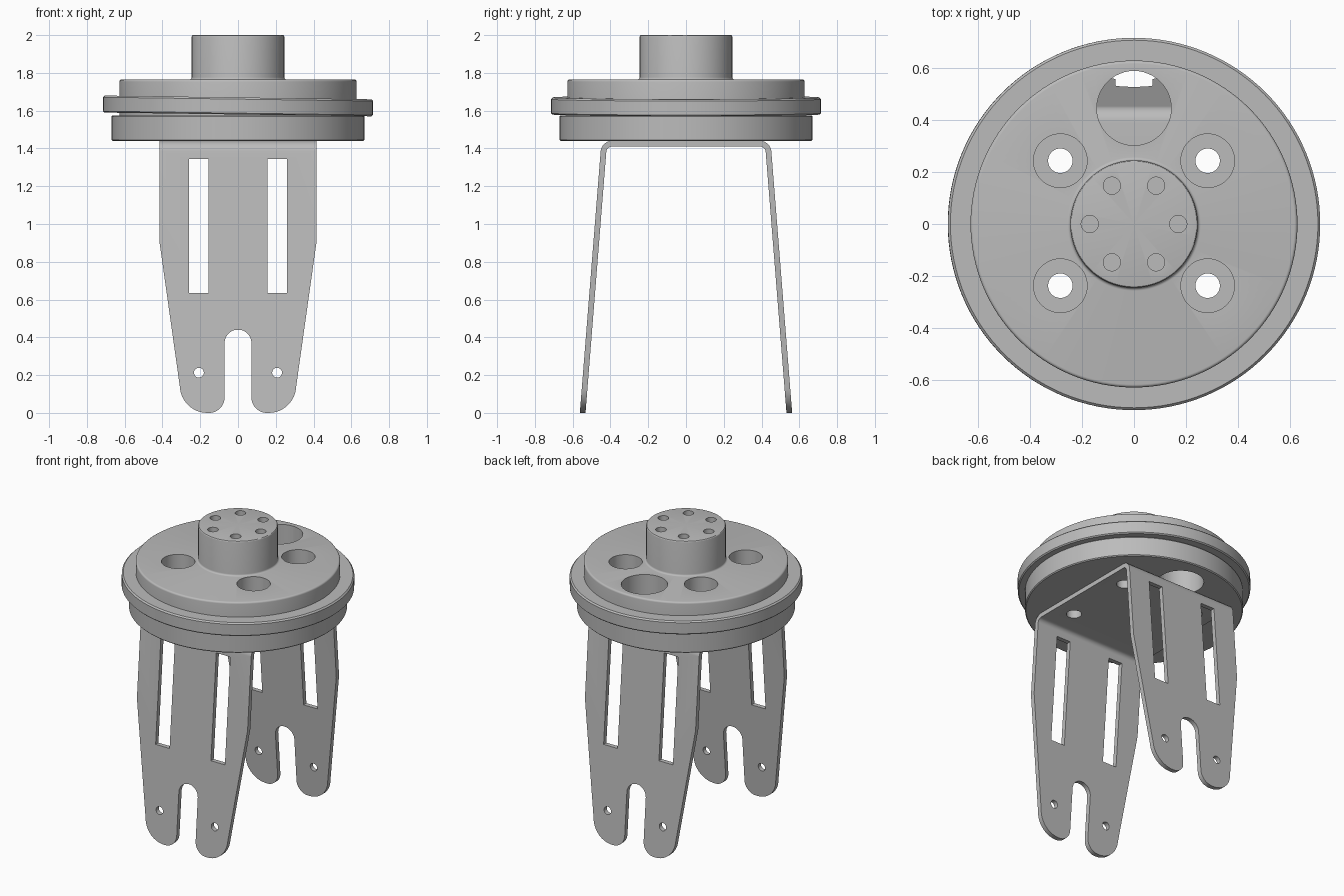
import bpy, bmesh, math
from mathutils import Matrix

cube = bpy.data.objects.get("Cube")
if cube:
    bpy.data.objects.remove(cube)

GREY = (0.5, 0.5, 0.5, 1)
mat = bpy.data.materials.new("plain grey metal")
mat.use_nodes = True
mat.diffuse_color = GREY
mat.node_tree.nodes["Principled BSDF"].inputs["Base Color"].default_value = GREY


def make(name, bm):
    bmesh.ops.recalc_face_normals(bm, faces=bm.faces)
    me = bpy.data.meshes.new(name)
    bm.to_mesh(me)
    bm.free()
    me.materials.append(mat)
    ob = bpy.data.objects.new(name, me)
    bpy.context.collection.objects.link(ob)
    return ob


def prism(name, pts, axis, half):
    """Extrude a 2D outline along y (points are x, z) or x (points are y, z)."""
    put = (lambda a, b, d: (a, d, b)) if axis == "y" else (lambda a, b, d: (d, a, b))
    bm = bmesh.new()
    face = bm.faces.new([bm.verts.new(put(a, b, -half)) for a, b in pts])
    new = bmesh.ops.extrude_face_region(bm, geom=[face])["geom"]
    verts = [g for g in new if isinstance(g, bmesh.types.BMVert)]
    bmesh.ops.translate(bm, verts=verts, vec=put(0, 0, 2 * half))
    return make(name, bm)


def lathe(name, profile, closed=False, steps=128):
    bm = bmesh.new()
    vs = [bm.verts.new((r, 0, z)) for r, z in profile]
    es = [bm.edges.new(p) for p in zip(vs, vs[1:])]
    if closed:
        es.append(bm.edges.new((vs[-1], vs[0])))
    bmesh.ops.spin(bm, geom=vs + es, cent=(0, 0, 0), axis=(0, 0, 1),
                   angle=2 * math.pi, steps=steps)
    bmesh.ops.remove_doubles(bm, verts=bm.verts, dist=0.0005)
    return make(name, bm)


def cylinder(x, y, r, z0, z1, along_y=False):
    bm = bmesh.new()
    bmesh.ops.create_cone(bm, cap_ends=True, segments=48, radius1=r, radius2=r, depth=z1 - z0)
    bm.transform(Matrix.Translation((x, y, (z0 + z1) / 2)))
    if along_y:  # drill along y: the second coordinate becomes the height
        bm.transform(Matrix.Rotation(math.pi / 2, 4, "X"))
    return make("cutter", bm)


def boolean(ob, cutter, op="DIFFERENCE"):
    mod = ob.modifiers.new("cut", "BOOLEAN")
    mod.operation, mod.solver, mod.object = op, "EXACT", cutter
    bpy.context.view_layer.objects.active = ob
    bpy.ops.object.modifier_apply(modifier=mod.name)
    bpy.data.objects.remove(cutter)


def arc(cx, cz, r, a0, a1, n=10):
    angles = [math.radians(a0 + (a1 - a0) * i / n) for i in range(n + 1)]
    return [(cx + r * math.cos(a), cz + r * math.sin(a)) for a in angles]


def mirrored(half):
    return half + [(-a, b) for a, b in reversed(half)]


def finish(ob):
    bpy.ops.object.select_all(action="DESELECT")
    ob.select_set(True)
    bpy.context.view_layer.objects.active = ob
    bpy.ops.object.shade_smooth_by_angle(angle=math.radians(30))


# Bolt pattern shared by the hub and the bracket
BOLTS = [(sx * 0.283, 0.003 + sy * 0.24) for sx in (-1, 1) for sy in (-1, 1)]

# Stepped hub: lower disc, upper disc and central boss
hub = lathe("hub", [(0, 1.44), (0.664, 1.44), (0.67, 1.446), (0.67, 1.569), (0.664, 1.575),
                    (0.628, 1.575)]
            + arc(0.616, 1.753, 0.012, 0, 90, 4)
            + [(0.257, 1.765)] + arc(0.257, 1.777, 0.012, 270, 180, 4)
            + arc(0.237, 1.992, 0.008, 0, 90, 3) + [(0, 2.0)])
for x, y in BOLTS:
    boolean(hub, cylinder(x, y, 0.103, 1.55, 1.9))
    boolean(hub, cylinder(x, y, 0.047, 1.3, 1.7))
boolean(hub, cylinder(0, 0.445, 0.143, 1.3, 1.9))
for i in range(6):
    a = i * math.pi / 3
    boolean(hub, cylinder(0.17 * math.cos(a), 0.17 * math.sin(a), 0.033, 1.88, 2.1))
finish(hub)

# Slightly tilted flange ring around the hub
flange = lathe("flange_ring", [(0.605, -0.045), (0.708, -0.045), (0.715, -0.038),
                               (0.715, 0.036), (0.706, 0.045), (0.605, 0.045)], closed=True)
flange.data.transform(Matrix.Translation((0, 0, 1.625)) @ Matrix.Rotation(0.014, 4, "Y"))
finish(flange)

# Bent sheet bracket: a U-shaped sheet trimmed to the leg outline
LEAN = 5
outer = [(0.57, -0.1)] + arc(0.392, 1.38, 0.06, LEAN, 90)
inner = [(0.54, -0.1)] + arc(0.392, 1.38, 0.03, LEAN, 90)
sheet = mirrored(outer) + mirrored(inner)[::-1]
bracket = prism("bracket", sheet, "x", 0.6)
outline = ([(0.415, 1.6), (0.415, 0.9), (0.308, 0.14)]
           + arc(0.163, 0.145, 0.145, -8, -90)
           + arc(0.153, 0.082, 0.082, -90, -180)
           + arc(0, 0.37, 0.071, 0, 90))
boolean(bracket, prism("cutter", mirrored(outline[:-1]), "y", 1), "INTERSECT")
for s in (-1, 1):
    slot = [(s * 0.155, 0.635), (s * 0.26, 0.635), (s * 0.26, 1.345), (s * 0.155, 1.345)]
    boolean(bracket, prism("cutter", slot, "y", 1))
    boolean(bracket, cylinder(s * 0.207, 0.213, 0.026, -1, 1, along_y=True))
for x, y in BOLTS:
    boolean(bracket, cylinder(x, y, 0.047, 1.3, 1.6))
finish(bracket)
